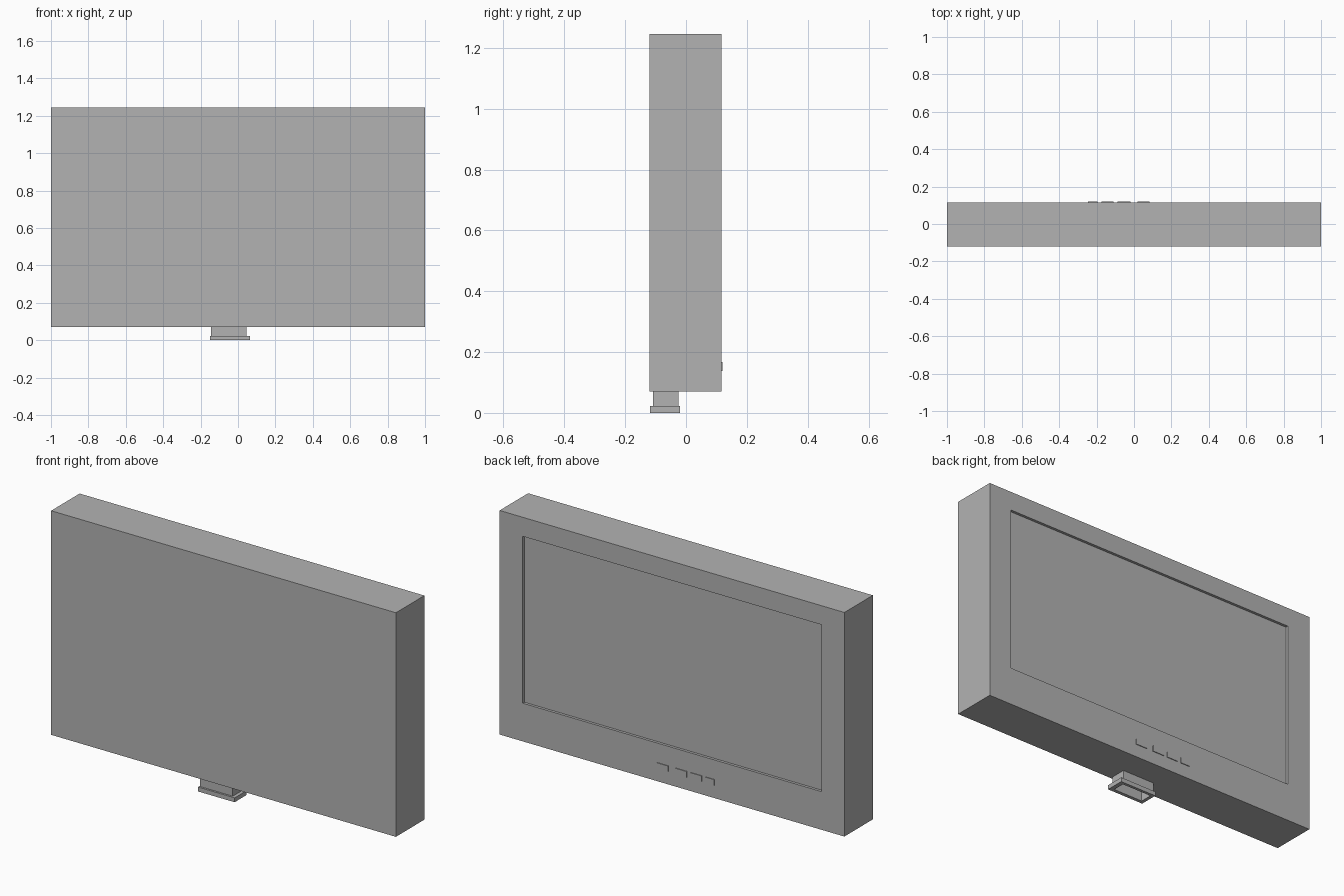
import bpy
import bmesh

default = bpy.data.objects.get("Cube")
if default:
    bpy.data.objects.remove(default, do_unlink=True)

# Single plain grey for the whole set
grey = bpy.data.materials.new("plain_grey")
grey.use_nodes = True
colour = (0.45, 0.45, 0.45, 1)
grey.diffuse_color = colour
grey.node_tree.nodes["Principled BSDF"].inputs["Base Color"].default_value = colour


def loft(name, rings, upright):
    """Join rectangles (a0, a1, b0, b1, level) in order and cap both ends.
    Upright lofts stack along z, the others run along y."""
    bm = bmesh.new()
    loops = []
    for a0, a1, b0, b1, level in rings:
        corners = [(a0, b0), (a1, b0), (a1, b1), (a0, b1)]
        loops.append([bm.verts.new((a, b, level) if upright else (a, level, b))
                      for a, b in corners])
    for low, high in zip(loops, loops[1:]):
        for i in range(4):
            j = (i + 1) % 4
            bm.faces.new((low[i], low[j], high[j], high[i]))
    bm.faces.new(loops[0])
    bm.faces.new(loops[-1])
    bmesh.ops.recalc_face_normals(bm, faces=bm.faces)
    mesh = bpy.data.meshes.new(name)
    bm.to_mesh(mesh)
    bm.free()
    mesh.materials.append(grey)
    obj = bpy.data.objects.new(name, mesh)
    bpy.context.collection.objects.link(obj)
    return obj


FRONT, BACK, BOTTOM, TOP = -0.12, 0.116, 0.07, 1.245

# Cabinet with the sunken screen on the +y side
case = (-1, 1, BOTTOM, TOP)
screen = (-0.866, 0.866, 0.27, 1.145)
loft("cabinet", [case + (FRONT,), case + (BACK,),
                 screen + (BACK,), screen + (BACK - 0.014,)], False)

# Row of control buttons below the screen
for number, (x0, x1) in enumerate([(-0.247, -0.195), (-0.174, -0.11),
                                   (-0.088, -0.02), (0.02, 0.084)], 1):
    button = (x0, x1, 0.138, 0.168)
    loft(f"button_{number}", [button + (BACK - 0.004,), button + (0.12,)], False)

# Hollow stand: inside wall, flared foot, then neck up to the cabinet
hollow = (-0.132, 0.04, -0.1, -0.035)
foot = (-0.15, 0.063, -0.118, -0.02)
neck = (-0.144, 0.045, -0.108, -0.025)
loft("stand", [hollow + (0.06,), hollow + (0,), foot + (0,), foot + (0.023,),
               neck + (0.023,), neck + (BOTTOM,)], True)
